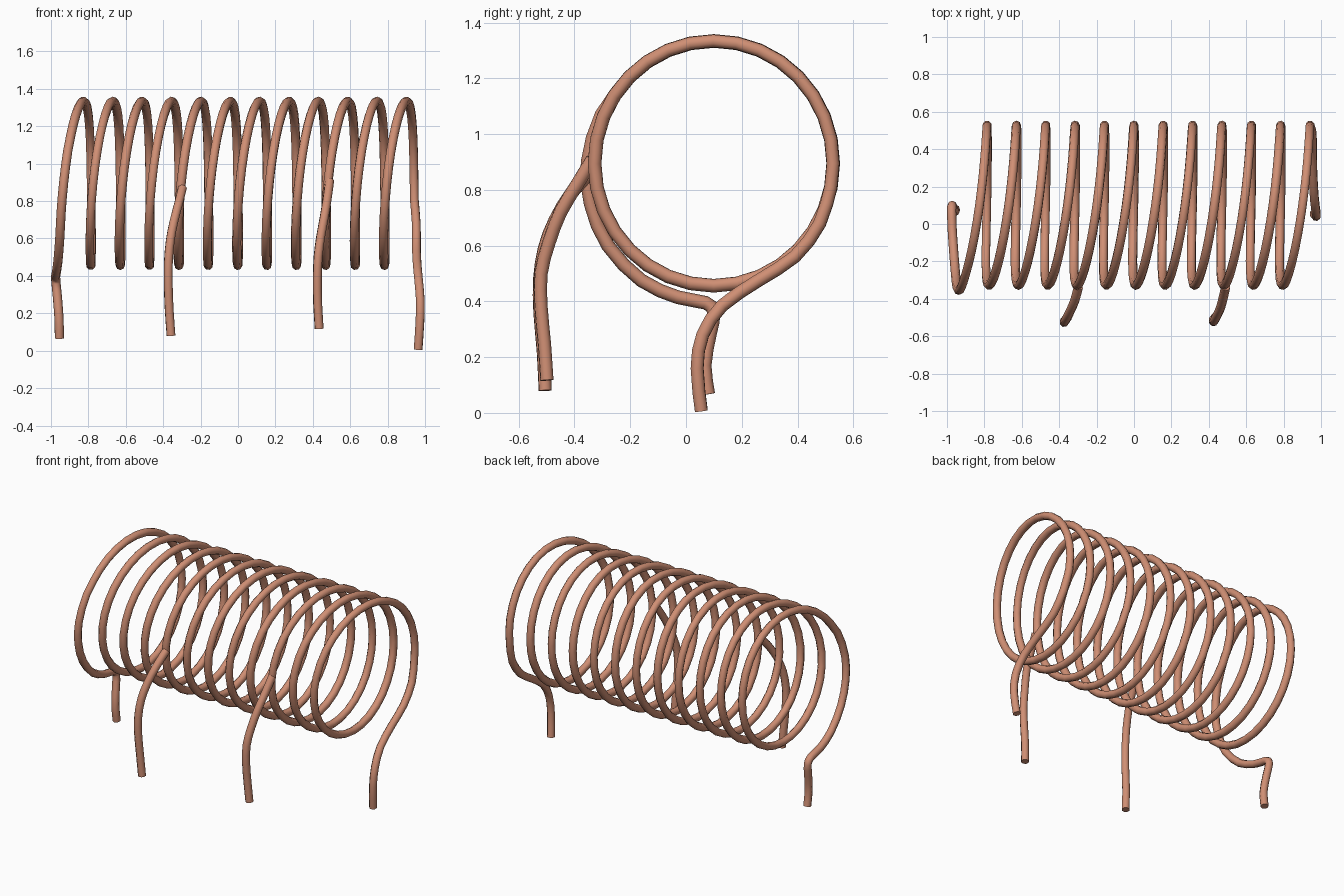
import bpy
from math import sin, cos, tau, radians
from mathutils import Vector

cube = bpy.data.objects.get("Cube")
if cube:
    bpy.data.objects.remove(cube, do_unlink=True)

WIRE = 0.0245      # wire radius
PITCH = 0.157      # advance per turn
STEPS = 32         # segments per turn

copper = bpy.data.materials.new("copper")
copper.use_nodes = True
color = (0.63, 0.275, 0.175, 1)
copper.diffuse_color = color
copper.node_tree.nodes["Principled BSDF"].inputs["Base Color"].default_value = color


def rounded(points):
    """Add a smooth in-between point to every span of a hand-bent path."""
    p = [Vector(q) for q in points]
    result = [p[0]]
    for i in range(len(p) - 1):
        before, after = p[max(i - 1, 0)], p[min(i + 2, len(p) - 1)]
        result.append((9 * (p[i] + p[i + 1]) - before - after) / 16)
        result.append(p[i + 1])
    return result


def wire(name, points):
    """Round wire with capped ends swept along the points."""
    curve = bpy.data.curves.new(name, "CURVE")
    curve.dimensions = "3D"
    curve.bevel_depth = WIRE
    curve.bevel_resolution = 2
    curve.use_fill_caps = True
    spline = curve.splines.new("POLY")
    spline.points.add(len(points) - 1)
    for target, p in zip(spline.points, points):
        target.co = (*p, 1)
    curve.materials.append(copper)
    obj = bpy.data.objects.new(name, curve)
    bpy.context.collection.objects.link(obj)
    bpy.ops.object.select_all(action="DESELECT")
    obj.select_set(True)
    bpy.context.view_layer.objects.active = obj
    bpy.ops.object.convert(target="MESH")
    bpy.ops.object.shade_smooth_by_angle(angle=radians(50))


def coil_point(t):
    """Point on the slightly tilted helix; whole turns lie at the front."""
    a = tau * t
    x = -0.898 + PITCH * t - 0.034 * cos(a) + 0.0195 * sin(a) + 0.0065 * (1 - cos(2 * a))
    return x, 0.1 - 0.428 * cos(a), 0.895 + 0.439 * sin(a)


# Main coil, with a bent lead at each end
turns = [coil_point(i / STEPS) for i in range(4, int(11.55 * STEPS) + 1)]
right_lead = [(-0.955, 0.08, 0.067), (-0.957, 0.067, 0.17), (-0.965, 0.085, 0.28),
              (-0.973, 0.10, 0.36), (-0.975, 0.07, 0.395), (-0.972, -0.03, 0.415),
              (-0.963, -0.16, 0.475), (-0.953, -0.28, 0.60), (-0.945, -0.342, 0.75),
              (-0.932, -0.353, 0.90), (-0.91, -0.303, 1.07), turns[0]]
left_lead = [turns[-1], (0.953, 0.48, 0.68), (0.954, 0.39, 0.56), (0.957, 0.26, 0.475),
             (0.965, 0.13, 0.385), (0.974, 0.06, 0.28), (0.973, 0.04, 0.16),
             (0.963, 0.055, 0.007)]
wire("coil", rounded(right_lead) + turns[1:-1] + rounded(left_lead))

# Tap wires curving down from the front of the coil
right_tap = [(-0.297, -0.335, 0.87), (-0.317, -0.41, 0.79), (-0.343, -0.47, 0.69),
             (-0.362, -0.508, 0.59), (-0.372, -0.525, 0.48), (-0.373, -0.524, 0.36),
             (-0.368, -0.512, 0.22), (-0.358, -0.505, 0.08)]
left_tap = [(0.49, -0.335, 0.91), (0.478, -0.39, 0.82), (0.462, -0.45, 0.72),
            (0.442, -0.492, 0.61), (0.428, -0.52, 0.50), (0.424, -0.52, 0.38),
            (0.426, -0.508, 0.25), (0.434, -0.499, 0.117)]
wire("right_tap", rounded(right_tap))
wire("left_tap", rounded(left_tap))
